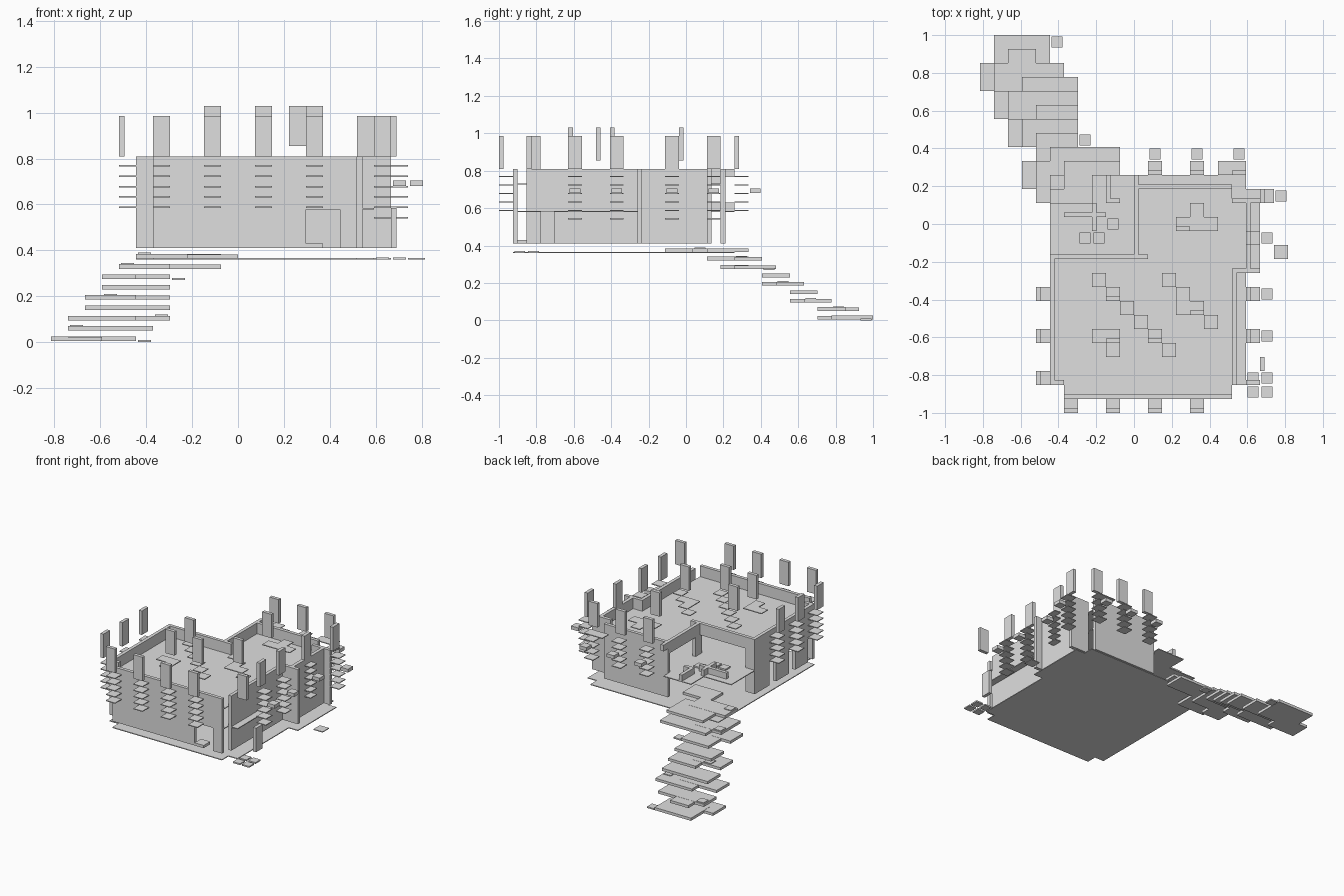
import bpy

if "Cube" in bpy.data.objects:
    bpy.data.objects.remove(bpy.data.objects["Cube"])

U = 2 / 27            # plan cell
T = U / 3             # wall thickness
L = 0.045             # height step
BASE = 0.36           # floor height
TILE = 0.006          # thin slab thickness

stone = bpy.data.materials.new("light grey stone")
stone.use_nodes = True
COLOUR = (0.74, 0.74, 0.74, 1)
stone.diffuse_color = COLOUR
stone.node_tree.nodes["Principled BSDF"].inputs["Base Color"].default_value = COLOUR


def build(name, boxes):
    """One object from boxes given as (x0, x1, y0, y1, z0, z1)."""
    verts, faces = [], []
    for b in boxes:
        n = len(verts)
        verts += [(x, y, z) for x in b[0:2] for y in b[2:4] for z in b[4:6]]
        for f in ((0, 1, 3, 2), (4, 6, 7, 5), (0, 4, 5, 1),
                  (2, 3, 7, 6), (0, 2, 6, 4), (1, 5, 7, 3)):
            faces.append([n + i for i in f])
    mesh = bpy.data.meshes.new(name)
    mesh.from_pydata(verts, [], faces)
    mesh.materials.append(stone)
    obj = bpy.data.objects.new(name, mesh)
    bpy.context.scene.collection.objects.link(obj)


def X(i):
    return i * U


def Y(j):
    return -1 + j * U


def slab(i0, i1, j0, j1, z, h=TILE):
    return (X(i0), X(i1), Y(j0), Y(j1), z, z + h)


def block(i, j, z, h, m=0.008):
    """Single-cell block with a small margin."""
    return (X(i) + m, X(i + 1) - m, Y(j) + m, Y(j + 1) - m, z, z + h)


def wall_x(i0, i1, j, z0, z1):
    """Wall running along x."""
    return (X(i0), X(i1), Y(j), Y(j) + T, z0, z1)


def wall_y(i, j0, j1, z0, z1):
    """Wall running along y."""
    return (X(i), X(i) + T, Y(j0), Y(j1), z0, z1)


LOW, STOREY, DECK, TOP = BASE + 0.05, 0.585, 0.725, 0.81

# Ground floor, upper storey floor and roof deck
build("floor", [slab(-6, 8, 2, 17, BASE), slab(-5, 7, 1, 2, BASE),
                slab(8, 9, 10, 16, BASE)])
build("storey_floor", [slab(-6, 7, 2, 15, STOREY - TILE), slab(-5, 7, 1, 2, STOREY - TILE),
                       slab(-3, 7, 15, 16, STOREY - TILE), slab(-3, 0, 16, 17, STOREY - TILE),
                       slab(7, 8, 2, 15, STOREY - TILE)])
build("roof_deck", [slab(-6, 7, 2, 11, DECK), slab(-5, 7, 1, 2, DECK),
                    slab(0, 7, 11, 16, DECK), slab(7, 8, 10, 15, DECK)])

# Outer walls, with a doorway in front
build("front_wall", [wall_x(-5, 4, 1, LOW, TOP), wall_x(6, 7, 1, LOW, TOP),
                     wall_x(4, 6, 1, STOREY, TOP)])
build("front_corner_wall", [wall_x(-6, -5, 2, LOW, TOP)])
build("left_side_wall", [wall_y(-6, 2, 11, STOREY, TOP)]
      + [wall_y(-6, j, j + 2, LOW, STOREY) for j in (3, 6, 9)])
build("right_side_wall", [wall_y(7, 2, 10, LOW, TOP), wall_y(8, 10, 15, LOW, TOP),
                          wall_x(7, 9, 10, LOW, TOP), wall_x(7, 9, 15, LOW, TOP)])
build("back_wall", [wall_x(0, 7, 16, LOW, TOP)])

# Open porch: parapets above, post and low curbs below
build("porch_parapet", [wall_x(-6, 1, 11, DECK, TOP), wall_y(0, 11, 16, DECK, TOP),
                        wall_y(0, 16, 17, TOP - L, TOP)])
build("porch_posts", [wall_x(-6, -5, 11, LOW, TOP), wall_y(0, 11, 12, STOREY, DECK)])
CURB = STOREY + L
build("porch_curbs", [wall_x(-5, -2, 14, STOREY, CURB), wall_y(-3, 13, 15, STOREY, CURB),
                      wall_x(-2, -1, 15, STOREY, CURB), wall_y(-2, 15, 17, STOREY, CURB)])
build("porch_tiles", [block(i, j, STOREY, 0.01) for i, j in ((-4, 12), (-3, 12), (-2, 13))])

# Battlements: a standing plate above a stack of thin shelves
front = [(i, 0) for i in (-5, -2, 1, 4)]
back = [(i, 17) for i in (1, 4, 7)]
left = [(-7, j) for j in (2, 5, 8)]
right = [(8, j) for j in (5, 8, 12)] + [(9, 15)]
shelves, merlons = [], [wall_x(8, 9, 2, TOP, TOP + 0.175)]
for i, j in front + back + left + right:
    levels = 6 if (i, j) in right else 5
    shelves += [slab(i, i + 1, j, j + 1, TOP - L * (k + 1)) for k in range(levels)]
    if (i, j) in front + back:
        merlons.append(wall_x(i, i + 1, j, TOP, TOP + 0.175))
    else:
        merlons.append(wall_y(i, j, j + 1, TOP, TOP + 0.175))
shelves.append(slab(6, 7, 17, 18, TOP - L))
build("wall_shelves", shelves)
build("merlons", merlons)

# Loose blocks hanging outside the back and right battlements
hanging = [(i, 18) for i in (1, 4, 7)] + [(9, j) for j in (5, 8, 12)] + [(10, 15)]
build("hanging_blocks", [block(i, j, 0.68, 0.025) for i, j in hanging])

# Raised roof tiles and the plates standing over them
chains = [(-3 + k, 9 - k) for k in range(5)] + [(2, 9), (3, 8), (3, 7), (4, 7), (5, 6)]
chains += [(-3, 5), (-2, 5), (-2, 4), (1, 5), (2, 4)]
chains += [(3, 13), (4, 13), (5, 13), (4, 14)]
build("roof_tiles", [slab(i, i + 1, j, j + 1, TOP - L + 0.02) for i, j in chains])
build("roof_plates", [wall_x(i, i + 1, j, 0.855, 1.03)
                      for i, j in ((-2, 5), (1, 5), (4, 7), (-2, 8), (3, 13))])

# Stairway of overlapping slabs, from the ground up to the porch
steps = [
    [(-10, -6, 24, 27), (-11, -10, 23, 25), (-10, -8, 23, 24)],
    [(-10, -5, 23, 25), (-9, -7, 25, 26)],
    [(-10, -6, 21, 23), (-8, -4, 22, 24)],
    [(-9, -4, 21, 23)],
    [(-9, -6, 19, 21), (-7, -4, 20, 22)],
    [(-8, -4, 19, 21)],
    [(-8, -6, 16, 18), (-7, -4, 17, 20)],
    [(-7, -4, 15, 18), (-6, -1, 17, 19)],
    [(-6, -2, 14, 16), (-5, -1, 15, 18), (-3, 0, 12, 14)],
]
build("stair_steps", [slab(*r, 0.005 + L * k, 0.02 - 0.001 * n)
                      for k, step in enumerate(steps) for n, r in enumerate(step)])

# Small loose tiles beside the stairs and around the base
beside = [(-6, 26, 0), (-4, 19, 6)]
resting = [(-10, 24, 1), (-5, 22, 2), (-8, 20, 4), (-7, 17, 7), (-6, 14, 8)]
build("stair_tiles", [block(i, j, L * k, 0.01) for i, j, k in beside]
      + [block(i, j, L * k + 0.024, TILE) for i, j, k in resting])
build("ground_tiles", [block(i, j, BASE, 0.01) for i in (8, 9) for j in (1, 2)]
      + [slab(10, 11, 11, 12, BASE)])
build("side_panel", [wall_y(9, 3, 4, LOW, STOREY)])
build("door_step", [slab(4, 5, 1, 2, LOW, 0.02)])
